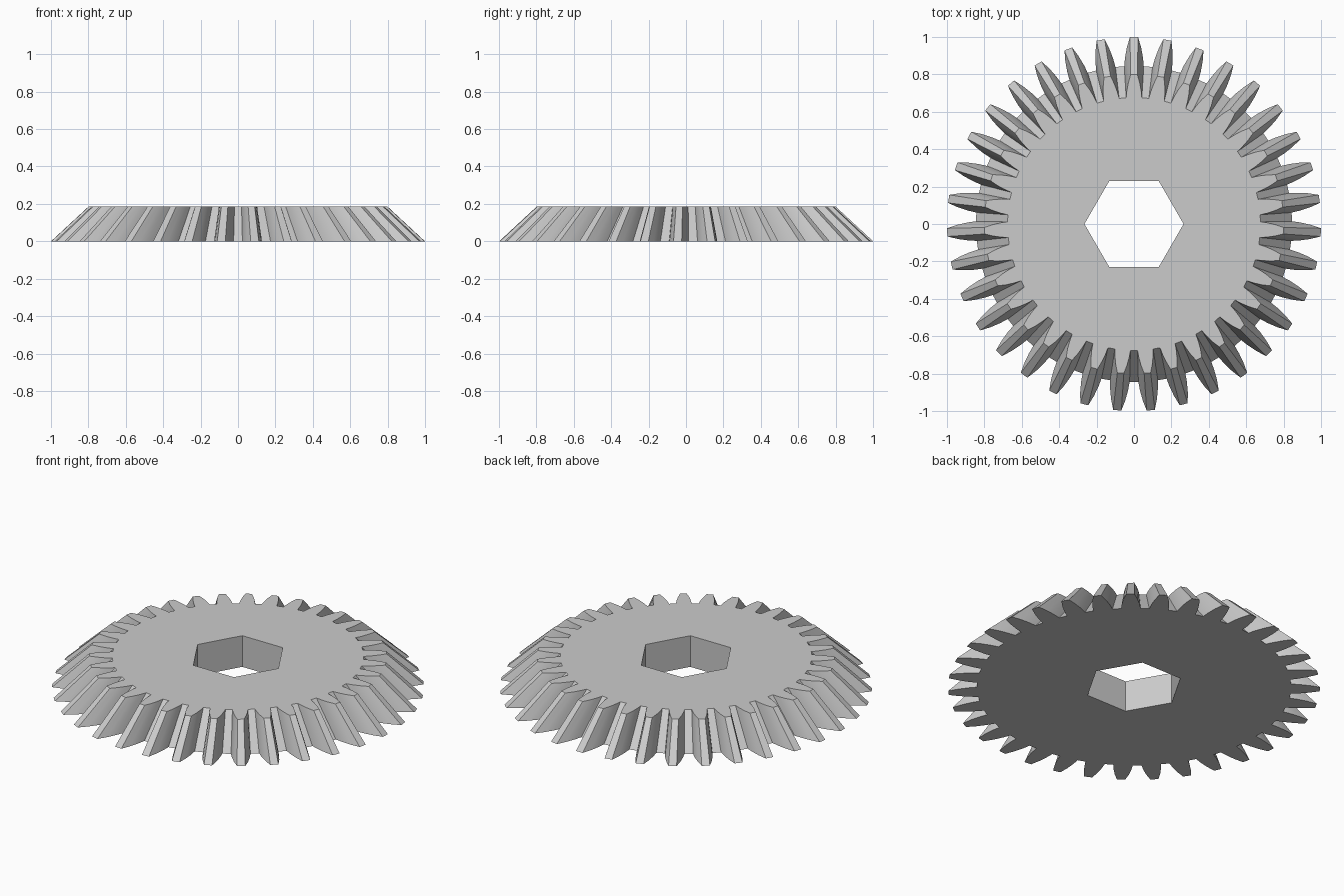
import bpy, bmesh
from math import pi, sin, cos, radians

cube = bpy.data.objects.get("Cube")
if cube:
    bpy.data.objects.remove(cube, do_unlink=True)

TEETH = 35
HEIGHT = 0.185
TOP_SCALE = 0.8          # the teeth taper towards the cone apex
HOLE_RADIUS = 0.265

# One tooth flank from root to tip: (radius, half angle in degrees)
FLANK = [(0.845, 3.55), (0.89, 3.1), (0.945, 2.3), (1.0, 1.25)]


def polar(r, a, z):
    return (r * cos(a), r * sin(a), z)


def gear_outline(scale, z):
    points = []
    for i in range(TEETH):
        centre = pi / 2 + 2 * pi * i / TEETH
        points += [polar(r * scale, centre - radians(h), z) for r, h in FLANK]
        points += [polar(r * scale, centre + radians(h), z) for r, h in reversed(FLANK)]
    return points


def hexagon(z):
    return [polar(HOLE_RADIUS, i * pi / 3, z) for i in range(6)]


def add_loop(bm, points):
    verts = [bm.verts.new(p) for p in points]
    edges = [bm.edges.new((a, b)) for a, b in zip(verts, verts[1:] + verts[:1])]
    return verts, edges


def add_wall(bm, low, high):
    n = len(low)
    for i in range(n):
        j = (i + 1) % n
        bm.faces.new((low[i], low[j], high[j], high[i]))


# Gear body: toothed cone wall, hexagonal bore, flat caps
bm = bmesh.new()
rim_low, rim_low_edges = add_loop(bm, gear_outline(1.0, 0))
rim_high, rim_high_edges = add_loop(bm, gear_outline(TOP_SCALE, HEIGHT))
bore_low, bore_low_edges = add_loop(bm, hexagon(0))
bore_high, bore_high_edges = add_loop(bm, hexagon(HEIGHT))
for edges in (rim_low_edges + bore_low_edges, rim_high_edges + bore_high_edges):
    bmesh.ops.triangle_fill(bm, edges=edges, use_beauty=True)
add_wall(bm, rim_low, rim_high)
add_wall(bm, bore_low, bore_high)
bmesh.ops.recalc_face_normals(bm, faces=bm.faces)

mesh = bpy.data.meshes.new("bevel_gear")
bm.to_mesh(mesh)
bm.free()
gear = bpy.data.objects.new("bevel_gear", mesh)
bpy.context.collection.objects.link(gear)

# Plain grey metal
grey = bpy.data.materials.new("grey")
grey.use_nodes = True
colour = (0.6, 0.6, 0.6, 1)
grey.diffuse_color = colour
grey.node_tree.nodes["Principled BSDF"].inputs["Base Color"].default_value = colour
mesh.materials.append(grey)

# Smooth flanks, crisp tooth edges
bpy.ops.object.select_all(action='DESELECT')
gear.select_set(True)
bpy.context.view_layer.objects.active = gear
bpy.ops.object.shade_smooth_by_angle(angle=radians(25))
